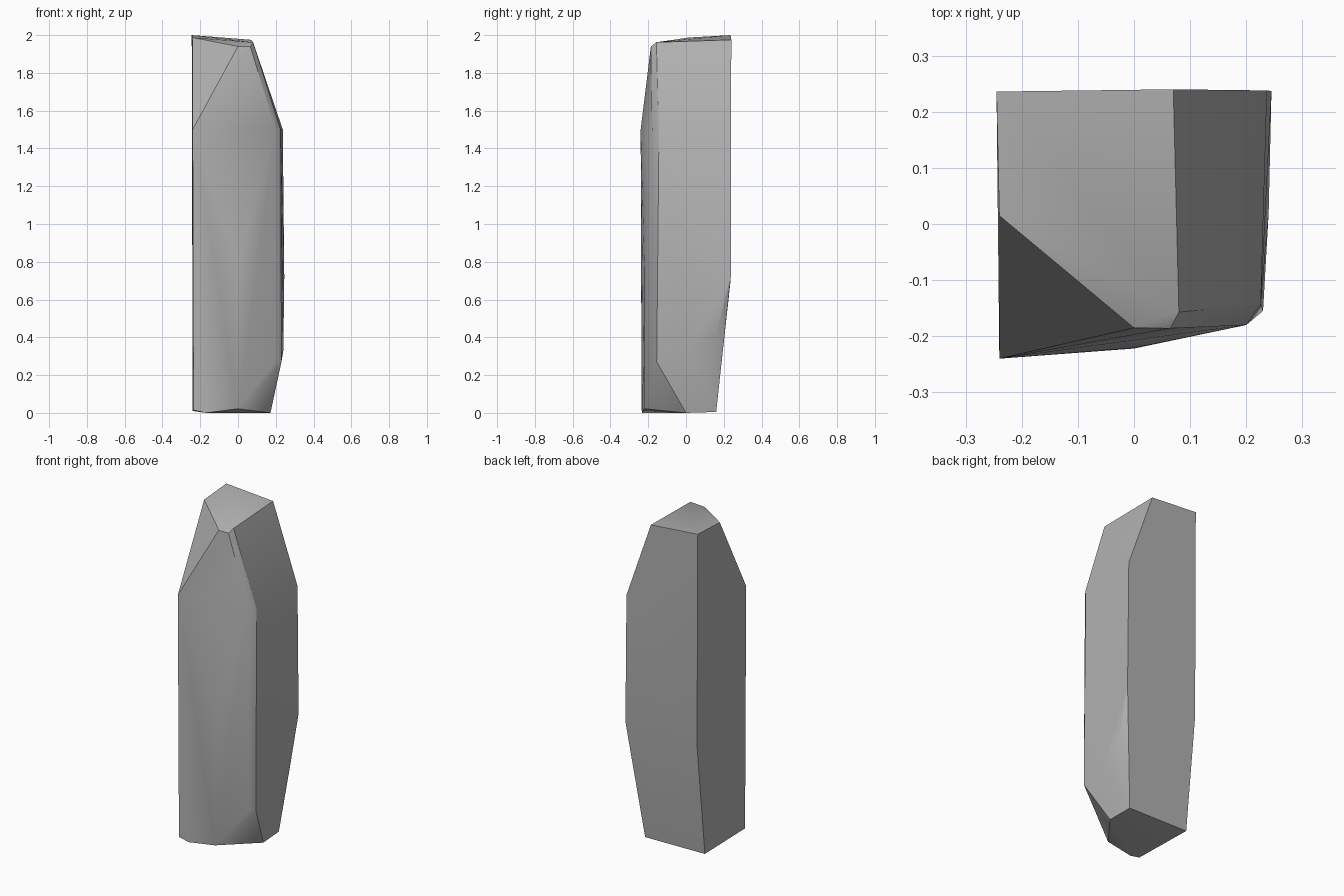
import bpy
import bmesh
import math

cube = bpy.data.objects.get("Cube")
if cube:
    bpy.data.objects.remove(cube, do_unlink=True)

# Stone colour
stone = bpy.data.materials.new("grey_stone")
stone.use_nodes = True
colour = (0.45, 0.45, 0.45, 1.0)
stone.diffuse_color = colour
bsdf = stone.node_tree.nodes["Principled BSDF"]
bsdf.inputs["Base Color"].default_value = colour
bsdf.inputs["Roughness"].default_value = 0.9

# Corner points of the chiselled pillar, level by level
crown = [(-.245, .236, 2.0), (.07, .24, 1.975), (.08, -.157, 1.962),
         (.065, -.186, 1.94), (0, -.185, 1.94), (-.24, .015, 1.987)]
shoulder = [(-.24, -.24, 1.5), (.2, -.18, 1.5), (.226, -.143, 1.5), (.237, .238, 1.5)]
front_bulge = [(0, -.221, .8), (-.09, -.231, .8)]
back_break = [(-.24, .236, .7), (.245, .237, .72)]
lower_side = [(.24, .16, .42), (.24, .02, .33), (.23, -.155, .27), (.2, -.175, .27)]
foot = [(-.236, -.235, .015), (-.17, -.232, 0), (0, -.222, .022),
        (.172, 0, 0), (.165, .16, .005), (-.24, .16, .01)]

# Pillar: hull wrapped around the corner points
bm = bmesh.new()
for point in crown + shoulder + front_bulge + back_break + lower_side + foot:
    bm.verts.new(point)
hull = bmesh.ops.convex_hull(bm, input=bm.verts)
loose = [v for v in bm.verts if not v.link_faces]
bmesh.ops.delete(bm, geom=loose, context='VERTS')
bmesh.ops.dissolve_limit(bm, angle_limit=math.radians(1),
                         verts=bm.verts, edges=bm.edges)
bmesh.ops.recalc_face_normals(bm, faces=bm.faces)

mesh = bpy.data.meshes.new("rock_pillar")
bm.to_mesh(mesh)
bm.free()
mesh.materials.append(stone)
pillar = bpy.data.objects.new("rock_pillar", mesh)
bpy.context.collection.objects.link(pillar)

# Soft facets with sharp chiselled edges
bpy.ops.object.select_all(action='DESELECT')
pillar.select_set(True)
bpy.context.view_layer.objects.active = pillar
bpy.ops.object.shade_smooth_by_angle(angle=math.radians(30))
